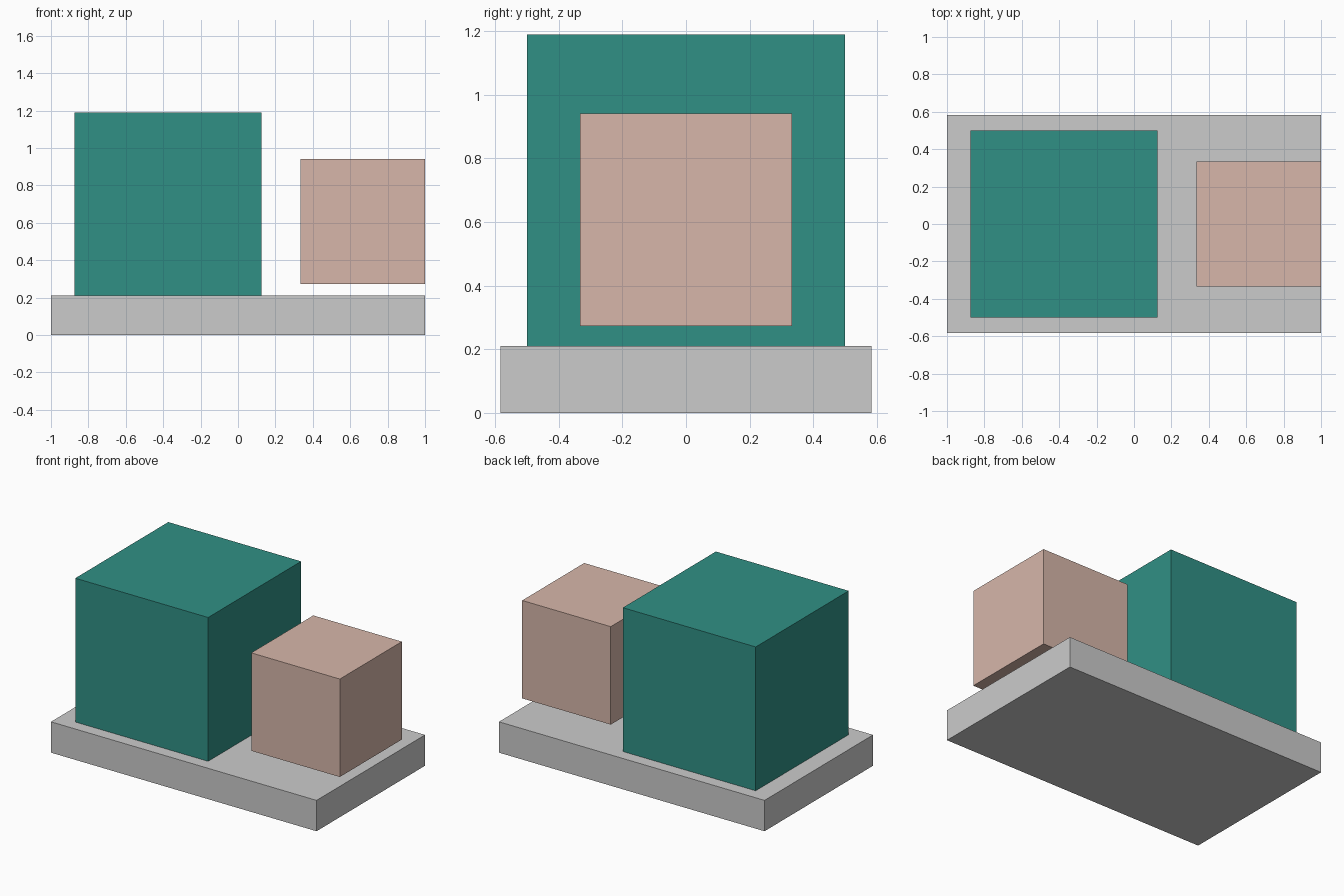
import bpy

if "Cube" in bpy.data.objects:
    bpy.data.objects.remove(bpy.data.objects["Cube"])


def material(name, color):
    mat = bpy.data.materials.new(name)
    mat.diffuse_color = (*color, 1.0)
    mat.use_nodes = True
    mat.node_tree.nodes["Principled BSDF"].inputs["Base Color"].default_value = mat.diffuse_color
    return mat


def block(name, center, size, mat=None):
    bpy.ops.mesh.primitive_cube_add(size=1, location=center)
    obj = bpy.context.object
    obj.name = name
    obj.scale = size
    bpy.ops.object.transform_apply(location=False, rotation=False, scale=True)
    if mat:
        obj.data.materials.append(mat)
    return obj


teal = material("teal", (0.03, 0.28, 0.235))
pink = material("pale_pink", (0.68, 0.47, 0.40))

# Flat slab that carries the cubes
block("base_slab", (0, 0, 0.105), (2, 1.167, 0.21))

# Large cube, sunk slightly into the slab
block("large_cube", (-0.375, 0, 0.689), (1, 1, 1), teal)

# Small cube, floating just above the slab and flush with its right end
block("small_cube", (0.6667, 0, 0.607), (0.6667, 0.6667, 0.6667), pink)
